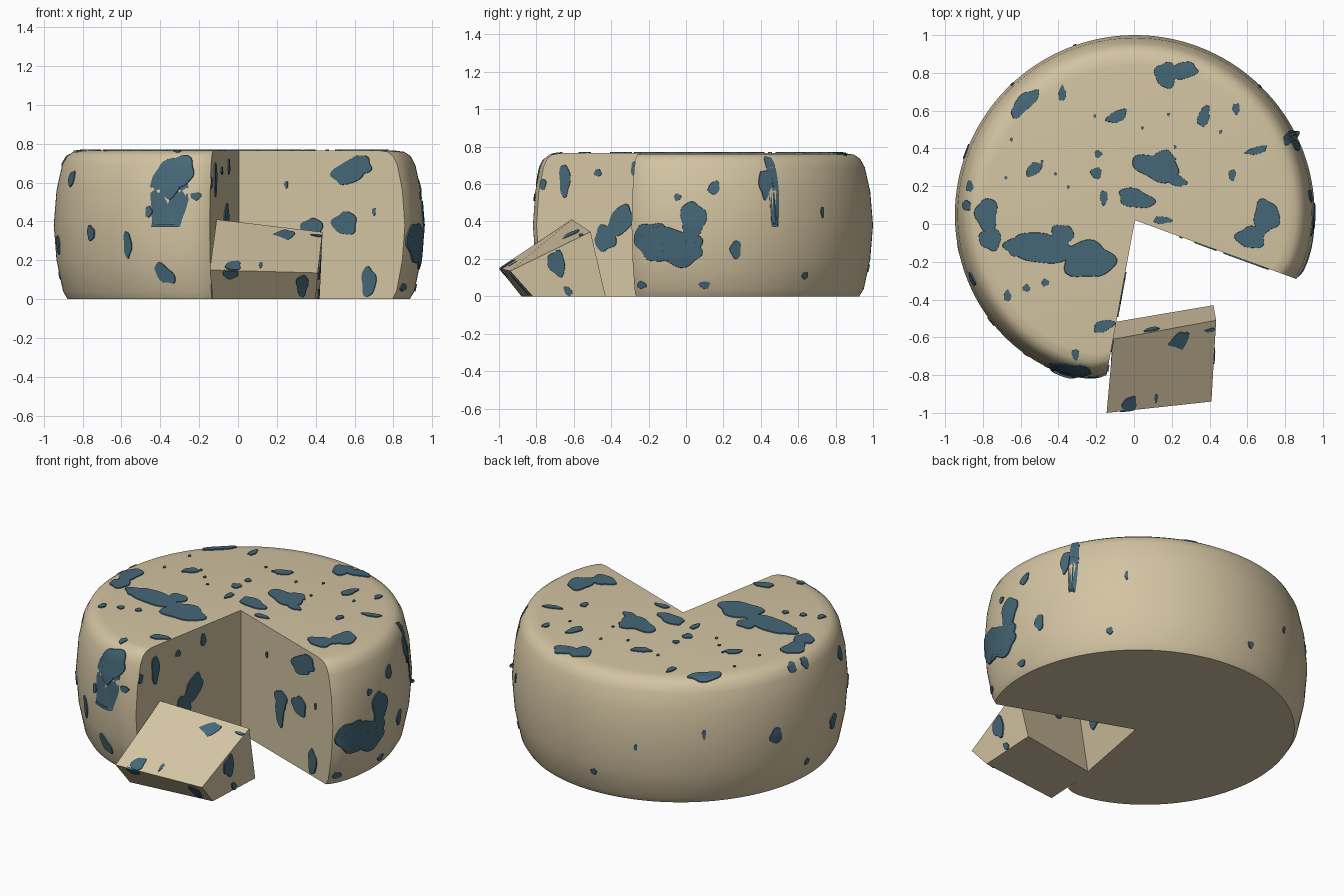
import bpy
import bmesh
import math
import random
from mathutils import Vector

rng = random.Random(4)
default_cube = bpy.data.objects.get("Cube")
if default_cube:
    bpy.data.objects.remove(default_cube, do_unlink=True)


def make_material(name, red, green, blue):
    material = bpy.data.materials.new(name)
    material.use_nodes = True
    colour = (red, green, blue, 1)
    material.diffuse_color = colour
    material.node_tree.nodes["Principled BSDF"].inputs["Base Color"].default_value = colour
    return material


cream = make_material("cream cheese", .65, .55, .36)
blue_mould = make_material("blue mould", .06, .135, .185)


def finish_object(name, bm, material, smooth_angle):
    mesh = bpy.data.meshes.new(name)
    bm.to_mesh(mesh)
    bm.free()
    mesh.materials.append(material)
    obj = bpy.data.objects.new(name, mesh)
    bpy.context.collection.objects.link(obj)
    bpy.ops.object.select_all(action="DESELECT")
    obj.select_set(True)
    bpy.context.view_layer.objects.active = obj
    bpy.ops.object.shade_smooth_by_angle(angle=math.radians(smooth_angle))
    return obj


# Wheel dimensions: bulging rim profile as (fraction of radius, height)
HEIGHT = .765
RADIUS = .955
APEX = Vector((.005, .02, 0))
CENTRE_OFFSET = .025
START = math.radians(-20)
END = math.radians(259.6)
PROFILE = [(.925, 0), (.95, .04), (.985, .2), (1, .38), (.985, .56),
           (.955, .69), (.93, .735), (.895, .758), (.84, HEIGHT)]


def direction(theta):
    return Vector((math.cos(theta), math.sin(theta), 0))


def rim_distance(theta):
    # Distance from the notch apex to the rim, easing inward beside the cuts
    along = CENTRE_OFFSET * math.sin(theta)
    across = CENTRE_OFFSET * math.cos(theta)
    distance = along + math.sqrt(RADIUS ** 2 - across ** 2)
    from_start = math.degrees(theta - START)
    from_end = math.degrees(END - theta)
    shrink = .02 * math.exp(-from_start / 15) + .02 * math.exp(-from_start / 3)
    shrink += .075 * math.exp(-from_end / 22) + .03 * math.exp(-from_end / 3)
    return distance * (1 - shrink)


def interpolate(value, pairs):
    # Piecewise linear lookup in pairs sorted by their first entry
    if value <= pairs[0][0]:
        return pairs[0][1]
    for (low, low_out), (high, high_out) in zip(pairs, pairs[1:]):
        if value <= high:
            return low_out + (high_out - low_out) * (value - low) / (high - low)
    return pairs[-1][1]


SIDE_LOOKUP = [(height, fraction) for fraction, height in PROFILE]
TOP_LOOKUP = list(reversed(PROFILE[3:]))

# Cheese wheel with a wedge-shaped notch
bm = bmesh.new()
steps = 140
bottom_apex = bm.verts.new(APEX)
top_apex = bm.verts.new(APEX + Vector((0, 0, HEIGHT)))
columns = []
for i in range(steps + 1):
    theta = START + (END - START) * i / steps
    reach = direction(theta) * rim_distance(theta)
    columns.append([bm.verts.new(APEX + reach * fraction + Vector((0, 0, height)))
                    for fraction, height in PROFILE])
for left, right in zip(columns, columns[1:]):
    for j in range(len(PROFILE) - 1):
        bm.faces.new((left[j], right[j], right[j + 1], left[j + 1]))
    bm.faces.new((left[-1], right[-1], top_apex))
    bm.faces.new((right[0], left[0], bottom_apex))
for column in (columns[0], columns[-1]):
    bm.faces.new([bottom_apex] + column + [top_apex])
bmesh.ops.recalc_face_normals(bm, faces=bm.faces[:])
finish_object("cheese_wheel", bm, cream, 35)

# Loose slice lying in front of the notch
ridge_l, ridge_r = Vector((-.11, -.61, .41)), Vector((.435, -.51, .345))
back_l, back_r = Vector((-.11, -.52, 0)), Vector((.42, -.43, 0))
lip_l, lip_r = Vector((-.145, -1, .15)), Vector((.41, -.94, .135))
foot_l, foot_r = Vector((-.13, -.88, 0)), Vector((.4, -.82, 0))
bm = bmesh.new()
left_end = [bm.verts.new(p) for p in (foot_l, back_l, ridge_l, lip_l)]
right_end = [bm.verts.new(p) for p in (foot_r, back_r, ridge_r, lip_r)]
bm.faces.new(left_end)
bm.faces.new(right_end)
for i in range(4):
    j = (i + 1) % 4
    bm.faces.new((left_end[i], left_end[j], right_end[j], right_end[i]))
bmesh.ops.recalc_face_normals(bm, faces=bm.faces[:])
finish_object("cheese_slice", bm, cream, 20)


# Surface maps: (u, v, lift) to a point just above each cheese surface
def top_map(x, y, lift):
    offset = Vector((x, y, 0)) - APEX
    theta = math.atan2(offset.y, offset.x)
    if theta < START:
        theta += math.tau
    fraction = offset.length / rim_distance(min(max(theta, START), END))
    return Vector((x, y, interpolate(fraction, TOP_LOOKUP) + lift))


def side_map(u, z, lift):
    theta = min(max(u / RADIUS, START), END)
    z = min(max(z, 0), HEIGHT)
    reach = rim_distance(theta) * interpolate(z, SIDE_LOOKUP) + lift
    return APEX + direction(theta) * reach + Vector((0, 0, z))


def quad_map(a, b, c, d):
    # Flat face with u running a to b and v running a to d
    normal = (b - a).cross(d - a).normalized()
    length_u, length_v = (b - a).length, (d - a).length

    def place(u, v, lift):
        s = min(max(u / length_u, 0), 1)
        t = min(max(v / length_v, 0), 1)
        return a.lerp(b, s).lerp(d.lerp(c, s), t) + normal * lift
    return place


def cut_map(theta, facing):
    normal = direction(theta + facing * math.pi / 2)

    def place(s, z, lift):
        z = min(max(z, 0), HEIGHT)
        limit = rim_distance(theta) * interpolate(z, SIDE_LOOKUP)
        return APEX + direction(theta) * min(s, limit) + Vector((0, 0, z)) + normal * lift
    return place


def add_spot(bm, place, u, v, ru, rv, tilt=0):
    # Thin irregular patch draped over a surface, its border sunk below it
    tilt = math.radians(tilt)
    phase_a, phase_b = rng.uniform(0, math.tau), rng.uniform(0, math.tau)
    centre = bm.verts.new(place(u, v, .006))
    outward = place(u, v, 1) - place(u, v, 0)
    count = 28
    rings = []
    for scale, lift in ((.33, .006), (.66, .006), (.96, .006), (1, -.008)):
        ring = []
        for k in range(count):
            a = math.tau * k / count
            wobble = 1 + .1 * math.sin(3 * a + phase_a) + .06 * math.sin(5 * a + phase_b)
            p = ru * scale * wobble * math.cos(a)
            q = rv * scale * wobble * math.sin(a)
            ring.append(bm.verts.new(place(u + p * math.cos(tilt) - q * math.sin(tilt),
                                           v + p * math.sin(tilt) + q * math.cos(tilt), lift)))
        rings.append(ring)
    faces = []
    for k in range(count):
        n = (k + 1) % count
        faces.append(bm.faces.new((centre, rings[0][k], rings[0][n])))
        for inner, outer in zip(rings, rings[1:]):
            faces.append(bm.faces.new((inner[k], outer[k], outer[n], inner[n])))
    for face in faces:
        face.normal_update()
        if face.normal.dot(outward) < 0:
            face.normal_flip()


def mould(name, place, spots):
    bm = bmesh.new()
    for spot in spots:
        add_spot(bm, place, *spot)
    finish_object(name, bm, blue_mould, 30)


# Mould on the top: large patches, then small ones, then random specks
mould("top_large_mould", top_map, [
    (-.48, -.13, .17, .08, -10), (-.24, -.19, .14, .1), (-.38, -.06, .06, .06),
    (-.62, -.12, .07, .05), (.12, .3, .13, .07, -15), (.16, .35, .06, .04),
    (.23, .23, .05, .03, -20), (.01, .135, .1, .05, -15), (-.78, .05, .06, .09),
    (-.76, -.08, .06, .06), (.7, .04, .07, .09), (.62, -.07, .08, .06),
    (.17, .79, .06, .07), (.26, .81, .08, .045, 15), (-.58, .64, .1, .04, 45)])
mould("top_small_mould", top_map, [
    (-.38, .69, .02, .04), (-.09, .57, .06, .03, 25), (.37, .57, .03, .06, -15),
    (.54, .61, .02, .03), (.65, .39, .06, .02, 15), (.83, .46, .05, .03, 40),
    (-.53, .29, .05, .03, 40), (-.19, .37, .02, .02), (-.2, .27, .03, .03),
    (-.16, .14, .02, .04), (.15, .02, .05, .02), (-.87, .2, .02, .03),
    (.52, .26, .02, .03), (-.67, -.38, .02, .03), (-.57, -.34, .02, .02),
    (-.47, -.31, .02, .02), (-.16, -.54, .06, .03, 20), (-.31, -.69, .02, .03),
    (-.36, -.78, .1, .03, -15)])
mould("top_specks", top_map, [
    (rng.uniform(-.7, .5), rng.uniform(.1, .6), .008, .01) for _ in range(12)])

# Mould around the rim, given as angle, height and radii
rim_spots = [
    (248, .66, .11, .08), (246, .58, .06, .06), (231, .28, .025, .07), (244, .13, .07, .04, -40),
    (215, .34, .03, .04), (200, .62, .04, .04), (255, .53, .03, .02), (239, .45, .02, .03),
    (-7, .28, .18, .09), (1, .41, .07, .1), (-13, .3, .1, .1), (-3, .23, .12, .07),
    (25, .6, .03, .08), (15, .25, .03, .05), (8, .58, .03, .04, -30), (-4, .53, .02, .02),
    (5, .06, .03, .02), (-17, .06, .03, .02), (47, .45, .01, .03), (41, .11, .02, .02),
    (158, .37, .04, .05), (174, .12, .02, .02), (189, .28, .04, .05), (132, .45, .01, .03),
    (109, .36, .01, .02), (93, .15, .02, .02), (175, .72, .03, .03)]
mould("rim_mould", side_map, [
    (math.radians(spot[0]) * RADIUS,) + spot[1:] for spot in rim_spots])

# Mould on the two faces of the notch
mould("notch_right_mould", cut_map(START, -1), [
    (.61, .66, .11, .06, 25), (.66, .69, .07, .05), (.58, .39, .07, .06), (.71, .09, .04, .08),
    (.4, .36, .06, .06), (.39, .28, .04, .09), (.26, .59, .01, .02), (.74, .45, .01, .02)])
mould("notch_left_mould", cut_map(END, 1), [
    (.38, .4, .06, .1, 35), (.46, .31, .06, .07), (.68, .62, .03, .09), (.5, .66, .02, .02),
    (.8, .6, .02, .03), (.3, .68, .02, .04)])

# Mould on the loose slice
mould("slice_top_mould", quad_map(lip_l, lip_r, ridge_r, ridge_l), [
    (.34, .34, .05, .12, -25), (.32, .29, .05, .07), (.12, .04, .04, .05),
    (.26, .06, .01, .03), (.53, .42, .03, .01)])
mould("slice_back_mould", quad_map(ridge_l, ridge_r, back_r, back_l), [(.21, .06, .04, .04)])
mould("slice_end_mould", quad_map(foot_r, back_r, ridge_r, lip_r), [
    (.2, .13, .04, .05, -20), (.2, .02, .02, .02)])
mould("slice_front_mould", quad_map(foot_l, foot_r, lip_r, lip_l), [
    (.46, .1, .03, .08), (.1, .17, .04, .03)])
